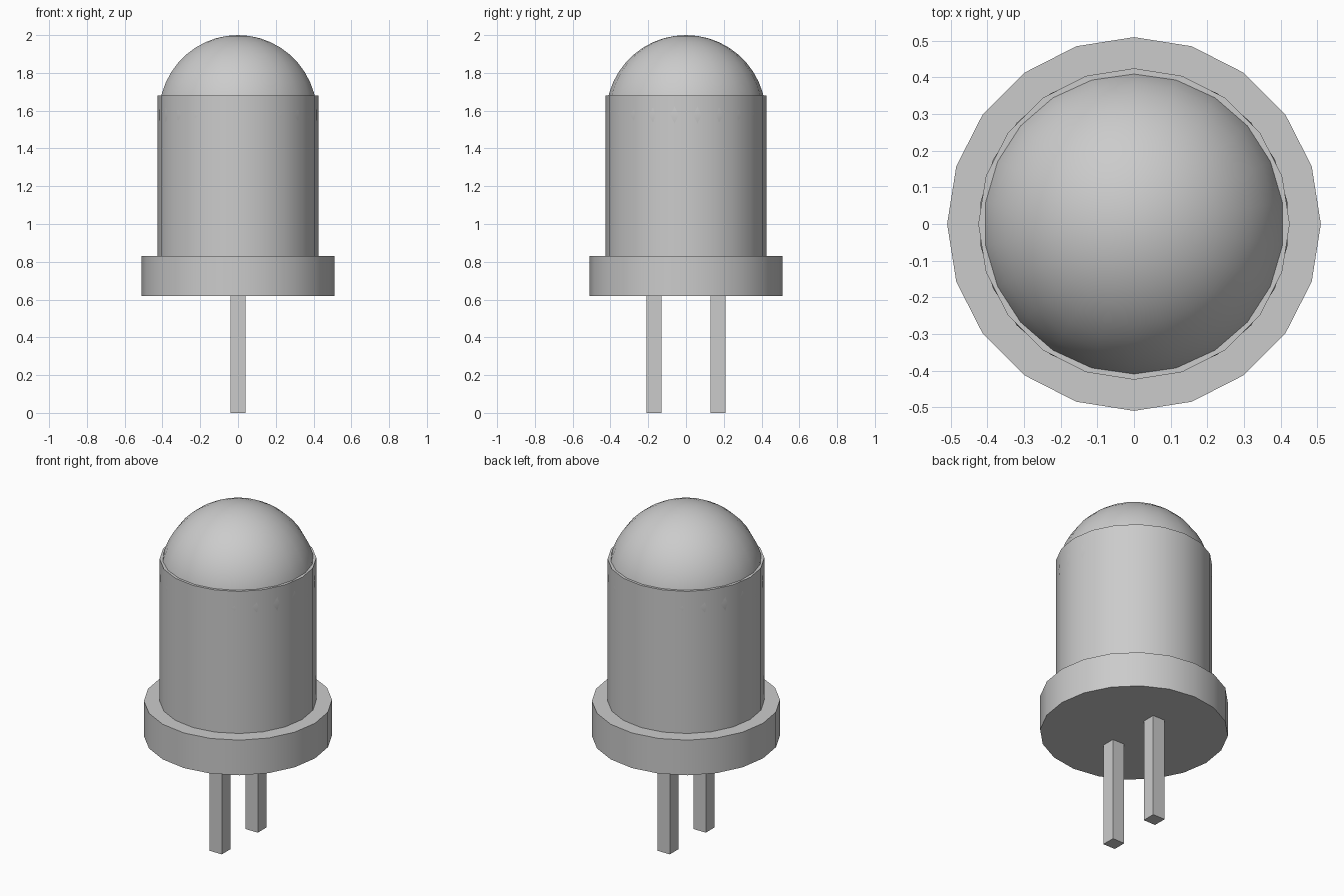
import bpy, math

if "Cube" in bpy.data.objects:
    bpy.data.objects.remove(bpy.data.objects["Cube"])


def smooth(name):
    ob = bpy.context.object
    ob.name = name
    bpy.ops.object.shade_smooth_by_angle(angle=math.radians(40))
    return ob


def cylinder(name, radius, z0, z1, sides=20):
    bpy.ops.mesh.primitive_cylinder_add(vertices=sides, radius=radius, depth=z1 - z0,
                                        location=(0, 0, (z0 + z1) / 2))
    return smooth(name)


# Base flange and lens barrel
cylinder("base_flange", 0.51, 0.62, 0.83)
cylinder("lens_barrel", 0.425, 0.83, 1.68)

# Domed tip: sphere sunk into the barrel
R = 0.423
bpy.ops.mesh.primitive_uv_sphere_add(segments=22, ring_count=22, radius=R,
                                     location=(0, 0, 2.0 - R))
smooth("lens_dome")

# Pair of square leads
for name, y in (("front_lead", -0.17), ("back_lead", 0.17)):
    bpy.ops.mesh.primitive_cube_add(size=1, location=(0, y, 0.31))
    lead = bpy.context.object
    lead.name = name
    lead.scale = (0.08, 0.08, 0.62)
